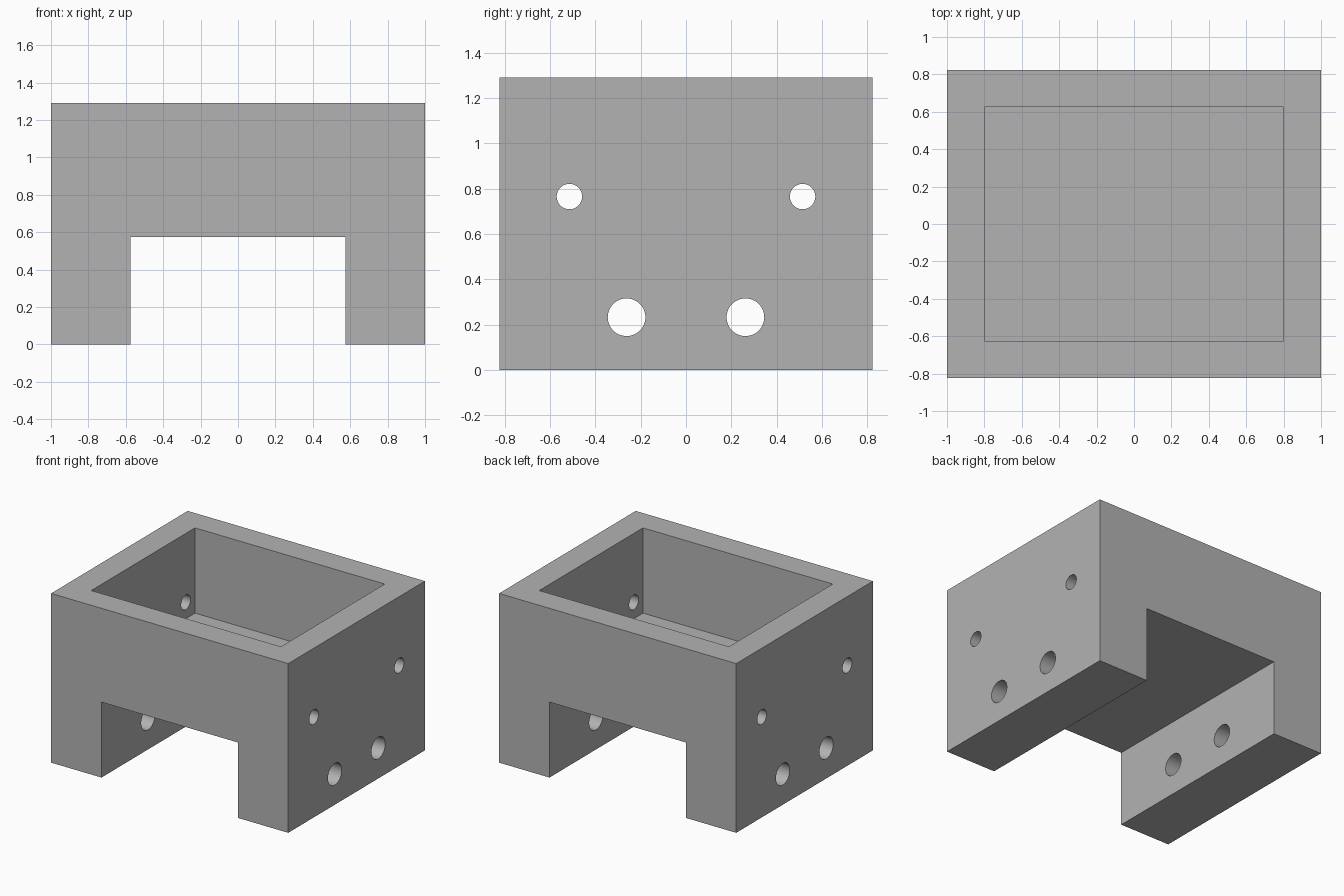
import bpy
import math
from mathutils import Vector

default = bpy.data.objects.get("Cube")
if default:
    bpy.data.objects.remove(default, do_unlink=True)

grey = bpy.data.materials.new("plain_grey")
grey.use_nodes = True
colour = (0.45, 0.45, 0.45, 1)
grey.diffuse_color = colour
grey.node_tree.nodes["Principled BSDF"].inputs["Base Color"].default_value = colour

HALF_X, HALF_Y, HEIGHT = 1.0, 0.823, 1.29
CHANNEL_HALF, CHANNEL_TOP = 0.575, 0.575
POCKET_X, POCKET_Y, POCKET_FLOOR = 0.8, 0.625, 0.64


def box(name, low, high):
    low, high = Vector(low), Vector(high)
    bpy.ops.mesh.primitive_cube_add(size=1, location=(low + high) / 2)
    obj = bpy.context.object
    obj.name = name
    obj.scale = high - low
    bpy.ops.object.transform_apply(location=True, rotation=True, scale=True)
    obj.data.materials.append(grey)
    return obj


def cut(body, cutter):
    cutter.hide_render = True
    mod = body.modifiers.new(cutter.name, "BOOLEAN")
    mod.operation = "DIFFERENCE"
    mod.solver = "EXACT"
    mod.object = cutter
    bpy.context.view_layer.objects.active = body
    bpy.ops.object.modifier_apply(modifier=mod.name)
    bpy.data.objects.remove(cutter, do_unlink=True)


def drill(body, y, z, radius):
    bpy.ops.mesh.primitive_cylinder_add(vertices=48, radius=radius, depth=3,
                                        location=(0, y, z),
                                        rotation=(0, math.pi / 2, 0))
    cutter = bpy.context.object
    cutter.name = "drill"
    cutter.data.materials.append(grey)
    cut(body, cutter)


# Solid block
body = box("bracket_body", (-HALF_X, -HALF_Y, 0), (HALF_X, HALF_Y, HEIGHT))

# Channel between the two legs, running front to back
cut(body, box("channel", (-CHANNEL_HALF, -1, -1), (CHANNEL_HALF, 1, CHANNEL_TOP)))

# Open pocket in the top
cut(body, box("pocket", (-POCKET_X, -POCKET_Y, POCKET_FLOOR),
              (POCKET_X, POCKET_Y, 2)))

# Bolt holes through both sides: small ones in the pocket walls, large in the legs
for side in (-1, 1):
    drill(body, side * 0.514, 0.765, 0.056)
    drill(body, side * 0.262, 0.233, 0.083)

# Rounded hole walls, sharp block edges
bpy.ops.object.select_all(action="DESELECT")
body.select_set(True)
bpy.context.view_layer.objects.active = body
bpy.ops.object.shade_smooth_by_angle(angle=math.radians(30))
